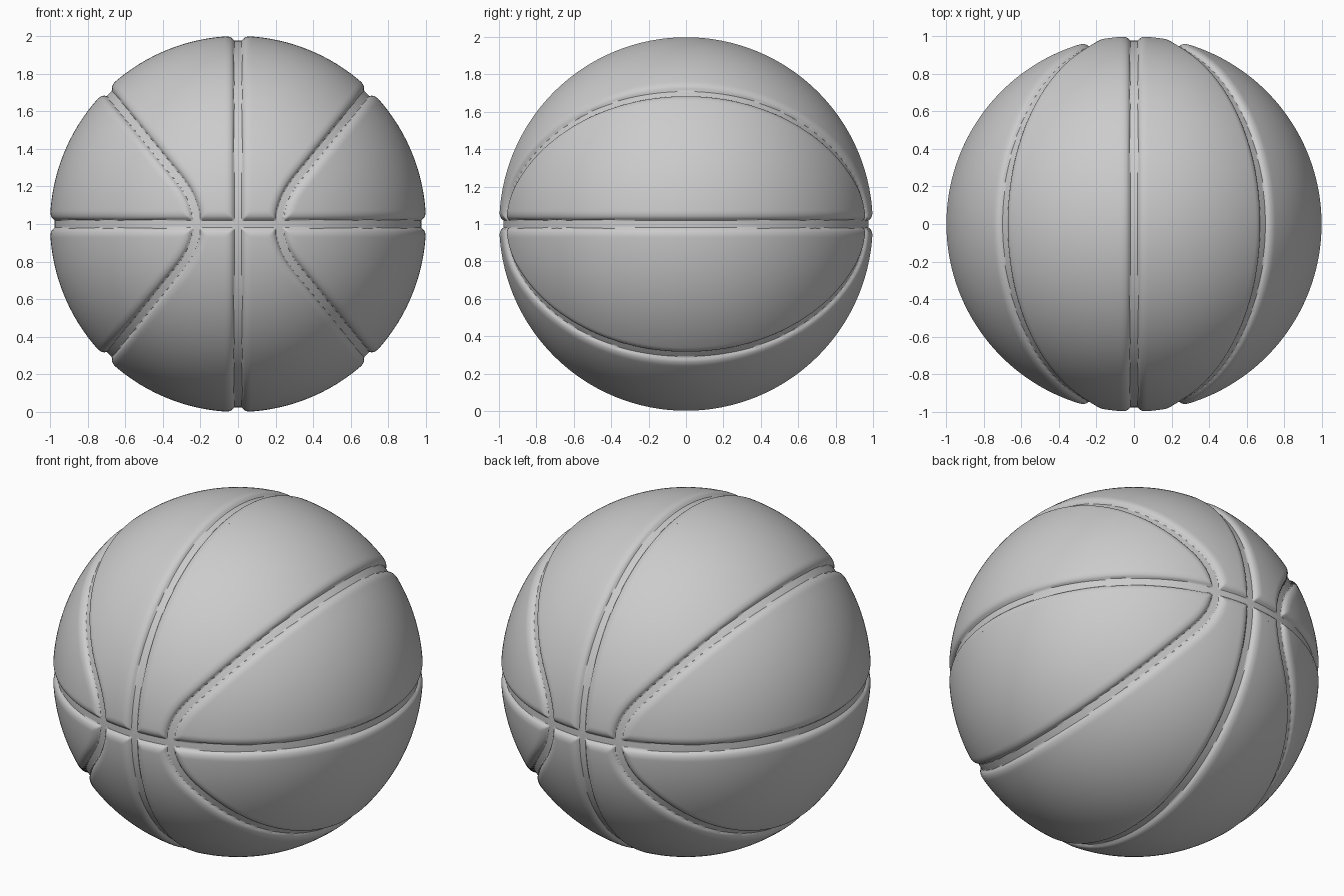
import bpy, bmesh, math
from mathutils import Vector, kdtree

if "Cube" in bpy.data.objects:
    bpy.data.objects.remove(bpy.data.objects["Cube"])

SEGS = 60           # faces along each side of the cube sphere
FLOOR = 0.024       # half width of the flat groove floor
SHOULDER = 0.07     # distance at which the rounded shoulder ends
DEPTH = 0.024       # groove depth


# curved seam in one octant: straight in front view, rounded near the equator
def seam_x(z):
    if z < 0.252:
        return 0.225 + 0.813 * z * z / (2 * 0.252)
    return 0.1225 + 0.813 * z


z_end = 0.7125
COUNT = 1500
tree = kdtree.KDTree(COUNT + 1)
for i in range(COUNT + 1):
    z = z_end * math.sin(i / COUNT * math.pi / 2)
    x = seam_x(z)
    y = math.sqrt(max(0.0, 1 - x * x - z * z))
    tree.insert(Vector((x, y, z)).normalized(), i)
tree.balance()


# distance on the unit sphere to the closest seam (all octants are alike)
def seam_distance(p):
    q = Vector((abs(p.x), abs(p.y), abs(p.z)))
    return min(q.x, q.z, tree.find(q)[2])


# groove cross-section: flat floor, rounded shoulder
def groove_depth(d):
    if d >= SHOULDER:
        return 0.0
    u = min(1.0, (SHOULDER - d) / (SHOULDER - FLOOR))
    return DEPTH * (1 - math.sqrt(1 - u * u))


# even cube sphere
bm = bmesh.new()
bmesh.ops.create_cube(bm, size=2)
bmesh.ops.subdivide_edges(bm, edges=bm.edges[:], cuts=SEGS - 1, use_grid_fill=True)
for v in bm.verts:
    v.co = Vector([math.tan(c * math.pi / 4) for c in v.co]).normalized()

# finer mesh along the seams
for reach in (0.10, 0.08):
    near = {v: seam_distance(v.co) < reach for v in bm.verts}
    edges = [e for e in bm.edges if near[e.verts[0]] and near[e.verts[1]]]
    bmesh.ops.subdivide_edges(bm, edges=edges, cuts=1, use_grid_fill=True)
    for v in bm.verts:
        v.co.normalize()

# press in the grooves
for v in bm.verts:
    v.co *= 1 - groove_depth(seam_distance(v.co))
    v.co.z += 1
bmesh.ops.recalc_face_normals(bm, faces=bm.faces[:])

mesh = bpy.data.meshes.new("grooved_ball")
bm.to_mesh(mesh)
bm.free()
ball = bpy.data.objects.new("grooved_ball", mesh)
bpy.context.collection.objects.link(ball)
bpy.context.view_layer.objects.active = ball
ball.select_set(True)
bpy.ops.object.shade_smooth_by_angle(angle=math.radians(40))
